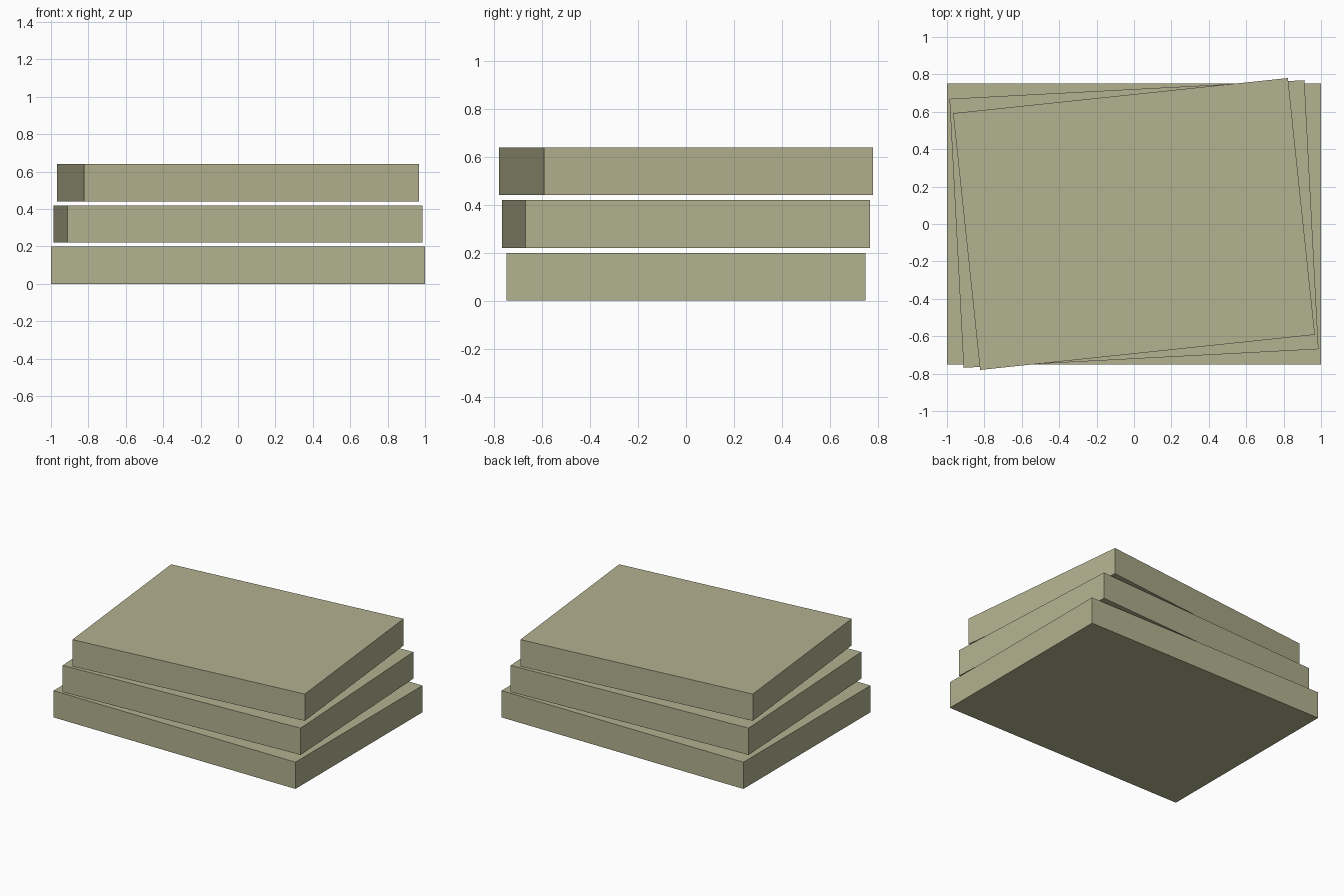
import bpy
from math import radians

cube = bpy.data.objects.get("Cube")
if cube:
    bpy.data.objects.remove(cube, do_unlink=True)

# One flat colour for all slabs
stone = bpy.data.materials.new("khaki_stone")
colour = (0.45, 0.445, 0.28, 1)
stone.use_nodes = True
stone.diffuse_color = colour
bsdf = next(n for n in stone.node_tree.nodes if n.type == 'BSDF_PRINCIPLED')
bsdf.inputs["Base Color"].default_value = colour

THICKNESS, GAP = 0.2, 0.02


def slab(name, level):
    """Each higher slab is a little smaller and turned further."""
    z = level * (THICKNESS + GAP) + THICKNESS / 2
    bpy.ops.mesh.primitive_cube_add(size=1, location=(0, 0, z))
    obj = bpy.context.object
    obj.name = obj.data.name = name
    obj.scale = (2 - 0.1 * level, 1.5 - 0.06 * level, THICKNESS)
    bpy.ops.object.transform_apply(location=False, rotation=False, scale=True)
    obj.rotation_euler.z = radians(3 * level)
    obj.data.materials.append(stone)


# Stack from the ground up
for level, name in enumerate(("bottom_slab", "middle_slab", "top_slab")):
    slab(name, level)
